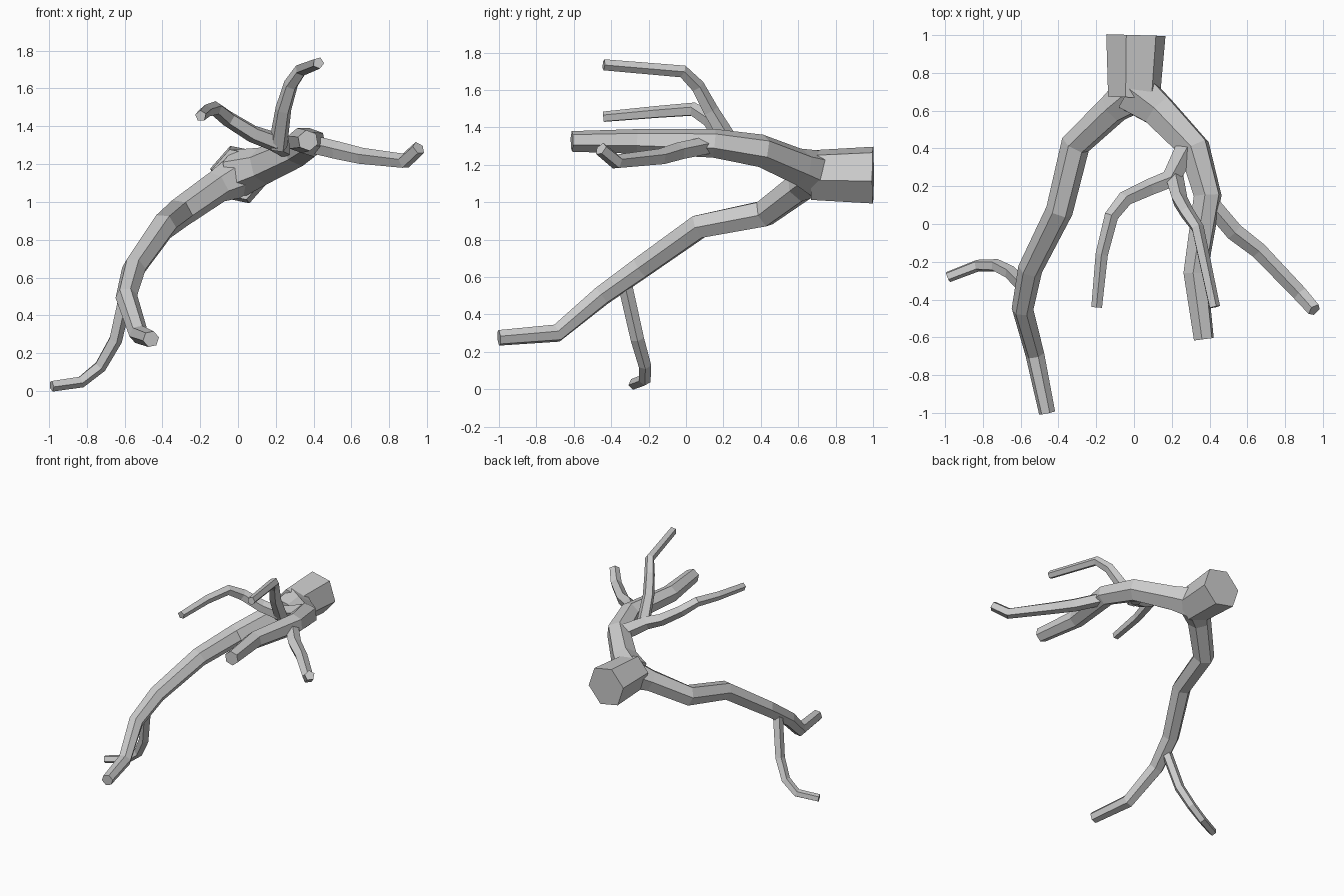
import bpy, bmesh, math
from mathutils import Vector

if "Cube" in bpy.data.objects:
    bpy.data.objects.remove(bpy.data.objects["Cube"])


def limb(name, path, root, start, tip, sides=5, phase=0.3):
    """Faceted tube: flared root ring, then an even taper from start to tip."""
    pts = [Vector(p) for p in path]
    last = len(pts) - 1
    side = None
    bm = bmesh.new()
    rings = []
    for i, p in enumerate(pts):
        a = (p - pts[i - 1]).normalized() if i else Vector()
        b = (pts[i + 1] - p).normalized() if i < last else Vector()
        t = (a + b).normalized()
        if side is None:
            up = Vector((0, 0, 1)) if abs(t.z) < 0.8 else Vector((0, 1, 0))
            side = t.cross(up)
        side = (side - t * side.dot(t)).normalized()
        other = side.cross(t)
        r = root if i == 0 else start + (tip - start) * (i - 1) / max(last - 1, 1)
        angles = [phase + math.tau * k / sides for k in range(sides)]
        rings.append([bm.verts.new(p + r * (side * math.cos(g) + other * math.sin(g))) for g in angles])
    for r0, r1 in zip(rings, rings[1:]):
        for k in range(sides):
            n = (k + 1) % sides
            bm.faces.new((r0[k], r0[n], r1[n], r1[k]))
    bm.faces.new(rings[0])
    bm.faces.new(rings[-1])
    bmesh.ops.recalc_face_normals(bm, faces=bm.faces)
    mesh = bpy.data.meshes.new(name)
    bm.to_mesh(mesh)
    bm.free()
    ob = bpy.data.objects.new(name, mesh)
    bpy.context.collection.objects.link(ob)
    return ob


def fuse(base, ob):
    """Weld a limb onto the branch."""
    bpy.context.view_layer.objects.active = base
    mod = base.modifiers.new("fuse", 'BOOLEAN')
    mod.operation = 'UNION'
    mod.solver = 'EXACT'
    mod.object = ob
    bpy.ops.object.modifier_apply(modifier=mod.name)
    bpy.data.objects.remove(ob)


# thick stub where the branch was cut
branch = limb("branch", [(.01, 1, 1.145), (0, .67, 1.145)], .16, .14, .14, 6, .2)

# long lower-left limb and the twig hanging from it
fuse(branch, limb("left_limb", [(.01, .7, 1.14), (-.11, .61, 1.08), (-.31, .42, .94), (-.395, .07, .87),
                                (-.55, -.24, .65), (-.59, -.45, .5), (-.525, -.69, .3), (-.46, -1, .275)],
                  .12, .086, .044, 6))
fuse(branch, limb("left_twig", [(-.58, -.33, .58), (-.65, -.26, .27), (-.73, -.22, .13),
                                (-.83, -.22, .05), (-.985, -.28, .027)], .04, .038, .03, 5, 0))

# right limb running into the stout forward branch, and its side twig
fuse(branch, limb("right_limb", [(0, .7, 1.15), (.13, .6, 1.19), (.32, .4, 1.275), (.39, .15, 1.315),
                                 (.325, -.26, 1.325), (.37, -.61, 1.325)], .13, .1, .056, 6, .5))
fuse(branch, limb("right_twig", [(.385, .13, 1.305), (.53, -.04, 1.27), (.66, -.14, 1.24),
                                 (.88, -.37, 1.215), (.955, -.455, 1.285)], .05, .05, .038))

# inner fork: one twig curling left, one rising
fuse(branch, limb("inner_twig", [(.29, .42, 1.28), (.19, .235, 1.32), (.08, .19, 1.36), (-.05, .13, 1.44),
                                 (-.12, .04, 1.495), (-.17, -.16, 1.48), (-.197, -.44, 1.455)],
                  .065, .052, .03))
fuse(branch, limb("upper_twig", [(.21, .25, 1.29), (.24, .13, 1.49), (.28, .06, 1.62),
                                 (.335, -.02, 1.7), (.425, -.44, 1.735)], .052, .044, .031))
